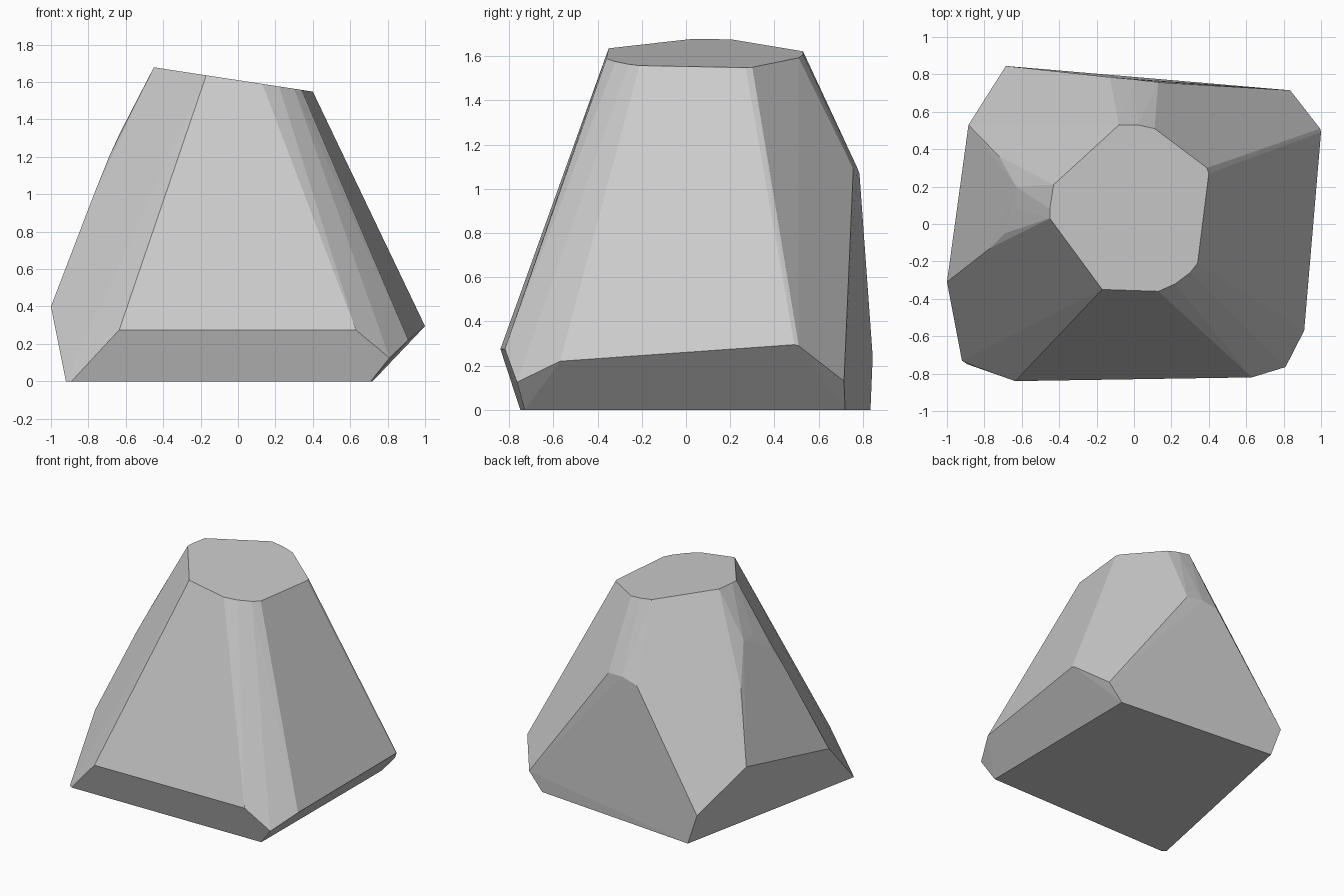
import bpy
import bmesh
import math

default_cube = bpy.data.objects.get("Cube")
if default_cube:
    bpy.data.objects.remove(default_cube, do_unlink=True)


def make_material(name, colour):
    material = bpy.data.materials.new(name)
    material.use_nodes = True
    material.diffuse_color = colour
    material.node_tree.nodes["Principled BSDF"].inputs["Base Color"].default_value = colour
    return material


def cap_point(x, y):
    """Lift an outline point onto the slanted top cut."""
    return (x, y, 1.61 - 0.153 * x)


# Outline of the slanted top, rounded at the worn corners
cap_outline = [
    (-0.08, 0.53), (0.02, 0.53), (0.11, 0.51), (0.39, 0.3), (0.4, 0.27),
    (0.34, -0.21), (0.3, -0.26), (0.22, -0.32), (0.13, -0.36),
    (-0.17, -0.35), (-0.45, 0.03), (-0.45, 0.08), (-0.43, 0.21),
]

# Outline of the flat underside
base_outline = [
    (-0.92, -0.73), (-0.89, -0.75), (0.71, -0.73), (0.72, 0.72), (-0.6, 0.835),
]

# Belt where the undercut meets the sloping sides
belt = [
    (-0.635, -0.84, 0.275), (0.63, -0.82, 0.275), (0.81, -0.765, 0.125),
    (0.91, -0.57, 0.22), (1, 0.49, 0.295), (0.995, 0.51, 0.29),
    (0.835, 0.715, 0.13), (-0.685, 0.845, 0.24), (-0.885, 0.53, 0.55),
    (-1, -0.31, 0.4),
]

# Rounded peaks of the chipped back and side faces
chip_peaks = [
    (-0.13, 0.785, 1.07), (0.0, 0.773, 1.1), (0.13, 0.757, 1.09),
    (-0.77, -0.13, 1.0), (-0.69, -0.05, 1.2), (-0.63, 0.08, 1.33),
    (-0.63, 0.2, 1.33), (-0.72, 0.36, 1.04),
]

# Wrap the outlines into one faceted boulder
points = [cap_point(x, y) for x, y in cap_outline]
points += [(x, y, 0) for x, y in base_outline]
points += belt + chip_peaks

bm = bmesh.new()
for point in points:
    bm.verts.new(point)
hull = bmesh.ops.convex_hull(bm, input=bm.verts)
leftover = [g for g in hull["geom_interior"] if isinstance(g, bmesh.types.BMVert)]
bmesh.ops.delete(bm, geom=leftover, context="VERTS")

# Merge nearly coplanar triangles into broad flat facets
bmesh.ops.dissolve_limit(bm, angle_limit=math.radians(2), verts=bm.verts, edges=bm.edges)
bmesh.ops.recalc_face_normals(bm, faces=bm.faces)

mesh = bpy.data.meshes.new("boulder")
bm.to_mesh(mesh)
bm.free()
boulder = bpy.data.objects.new("boulder", mesh)
bpy.context.collection.objects.link(boulder)
mesh.materials.append(make_material("stone grey", (0.6, 0.6, 0.6, 1)))
